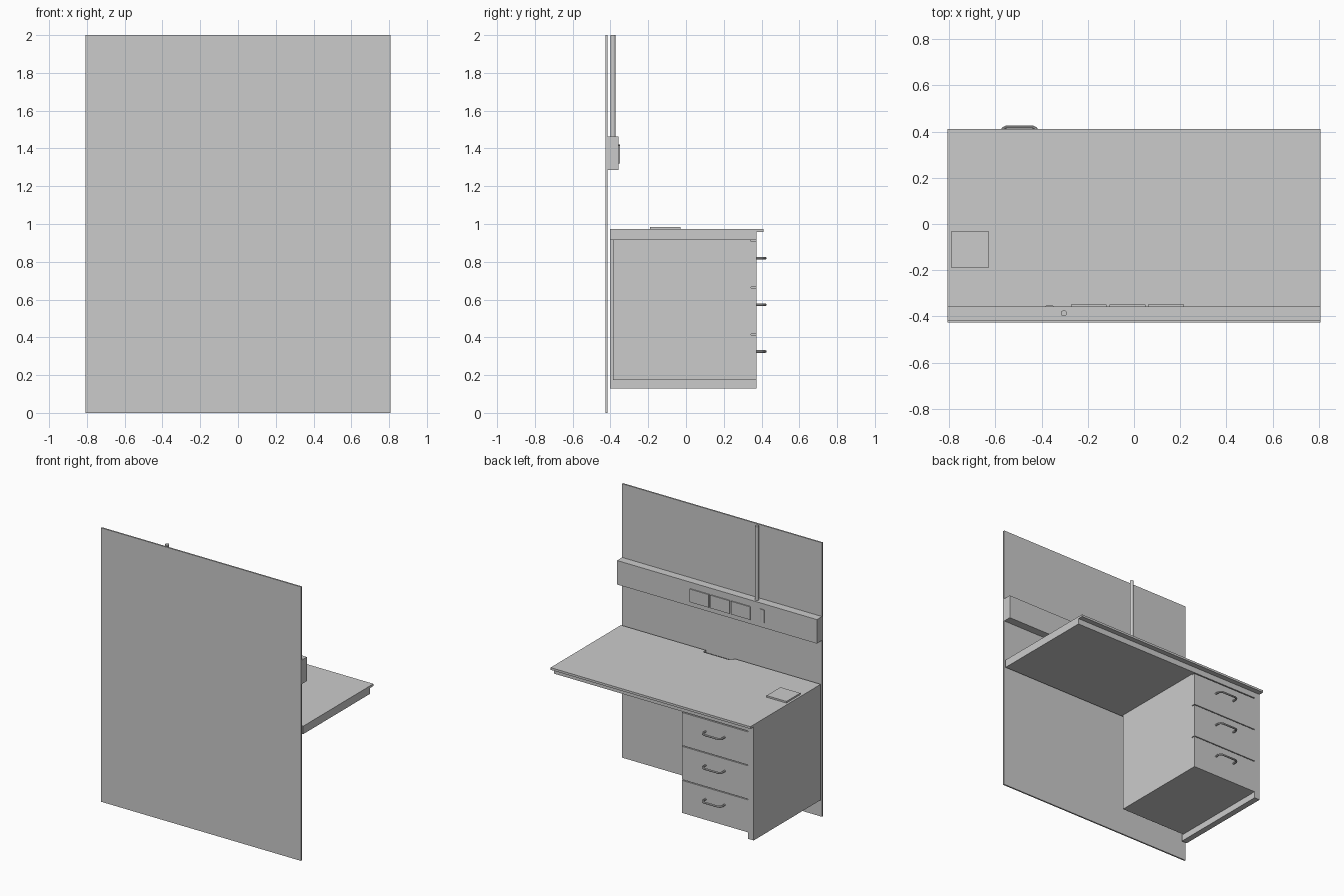
import bpy, bmesh, math

cube = bpy.data.objects.get("Cube")
if cube:
    bpy.data.objects.remove(cube, do_unlink=True)

grey = bpy.data.materials.new("plain_grey")
grey.use_nodes = True
colour = (0.6, 0.6, 0.6, 1)
grey.diffuse_color = colour
grey.node_tree.nodes["Principled BSDF"].inputs["Base Color"].default_value = colour

HALF = 0.807          # half width of the whole station
INNER = -0.763        # inner face of the side panel
DRAWER_R = -0.227     # open end of the drawer unit


def finish(name, bm):
    mesh = bpy.data.meshes.new(name)
    bmesh.ops.recalc_face_normals(bm, faces=bm.faces)
    bm.to_mesh(mesh)
    bm.free()
    mesh.materials.append(grey)
    obj = bpy.data.objects.new(name, mesh)
    bpy.context.collection.objects.link(obj)
    return obj


def box(name, x, y, z):
    """Box from (min, max) pairs on each axis."""
    bm = bmesh.new()
    bmesh.ops.create_cube(bm, size=1)
    for v in bm.verts:
        for axis, span in enumerate((x, y, z)):
            v.co[axis] = span[0] if v.co[axis] < 0 else span[1]
    return finish(name, bm)


def prism(name, outline, z):
    """Extrude an xy outline between two heights."""
    bm = bmesh.new()
    face = bm.faces.new([bm.verts.new((x, y, z[0])) for x, y in outline])
    up = bmesh.ops.extrude_face_region(bm, geom=[face])["geom"]
    for v in up:
        if isinstance(v, bmesh.types.BMVert):
            v.co.z = z[1]
    return finish(name, bm)


def smooth(obj):
    bpy.ops.object.select_all(action='DESELECT')
    obj.select_set(True)
    bpy.context.view_layer.objects.active = obj
    bpy.ops.object.shade_smooth_by_angle()


# Wall panel and service rail
box("wall_panel", (-HALF, HALF), (-0.427, -0.416), (0, 2))
box("service_rail", (-HALF, HALF), (-0.416, -0.357), (1.287, 1.462))

# Three socket plates on the rail
for i in range(3):
    left = -0.273 + i * 0.167
    box(f"socket_plate_{i + 1}", (left, left + 0.155), (-0.357, -0.349), (1.32, 1.415))

# Shallow bulge on the rail
arc = [(-0.366 + 0.018 * math.cos(a), -0.357 + 0.007 * math.sin(a))
       for a in (math.pi * k / 8 for k in range(9))]
smooth(prism("rail_bulge", arc, (1.325, 1.42)))

# Upright pole
circle = [(-0.303 + 0.013 * math.cos(a), -0.386 + 0.013 * math.sin(a))
          for a in (math.tau * k / 24 for k in range(24))]
smooth(prism("pole", circle, (1.462, 2)))

# Worktop with a cable notch in its rear edge, and the core beneath
prism("worktop", [(-HALF, -0.402), (-0.12, -0.402), (-0.09, -0.37), (0.12, -0.37),
                  (0.12, -0.402), (HALF, -0.402), (HALF, 0.41), (-HALF, 0.41)],
      (0.957, 0.973))
box("worktop_core", (INNER, HALF), (-0.402, 0.372), (0.915, 0.957))
box("desk_pad", (-0.79, -0.63), (-0.19, -0.03), (0.973, 0.985))

# Drawer unit
box("side_panel", (-HALF, INNER), (-0.402, 0.372), (0.128, 0.957))
box("drawer_carcass", (INNER, DRAWER_R), (-0.387, 0.345), (0.175, 0.915))
mid = (INNER + DRAWER_R) / 2
for i, (low, high) in enumerate([(0.175, 0.412), (0.418, 0.661), (0.667, 0.908)]):
    box(f"drawer_front_{i + 1}", (INNER + 0.002, DRAWER_R), (0.345, 0.372), (low, high))

    # Bent bar handle
    curve = bpy.data.curves.new("handle_path", 'CURVE')
    curve.dimensions = '3D'
    curve.bevel_depth = 0.007
    curve.bevel_resolution = 3
    curve.use_fill_caps = True
    path = [(-0.077, 0.37), (-0.077, 0.402), (-0.07, 0.413), (-0.056, 0.42)]
    path += [(-x, y) for x, y in reversed(path)]
    spline = curve.splines.new('POLY')
    spline.points.add(len(path) - 1)
    for point, (x, y) in zip(spline.points, path):
        point.co = (mid + x, y, 0.325 + i * 0.247, 1)
    handle = bpy.data.objects.new(f"drawer_handle_{i + 1}", curve)
    bpy.context.collection.objects.link(handle)
    curve.materials.append(grey)
    bpy.ops.object.select_all(action='DESELECT')
    handle.select_set(True)
    bpy.context.view_layer.objects.active = handle
    bpy.ops.object.convert(target='MESH')
    smooth(bpy.context.view_layer.objects.active)
